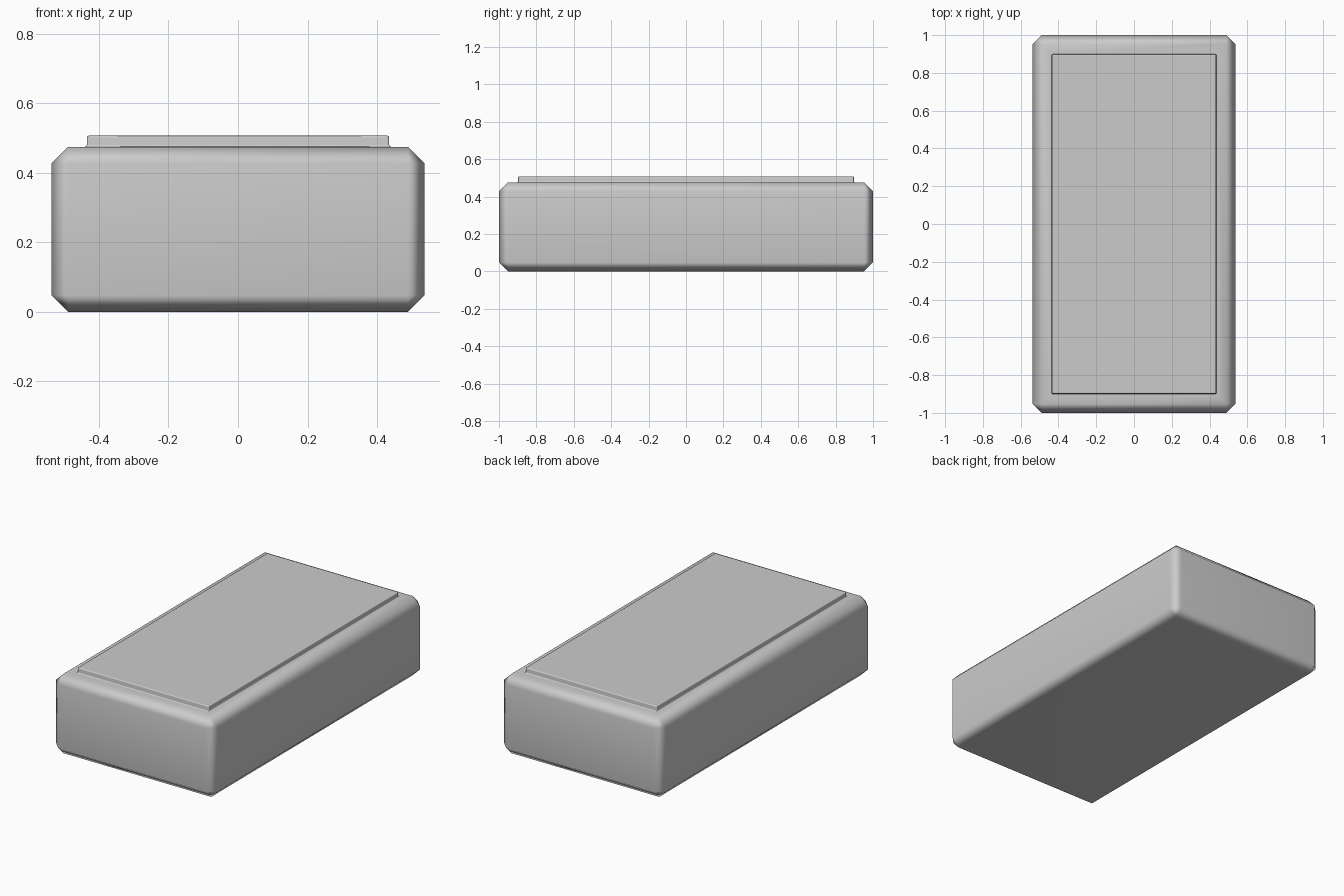
import bpy, bmesh
from math import radians
from mathutils import Matrix

if "Cube" in bpy.data.objects:
    bpy.data.objects.remove(bpy.data.objects["Cube"])

WIDTH, LENGTH, HEIGHT = 1.074, 2.0, 0.475
CHAMFER, INSET, RAISE, SOFTEN = 0.048, 0.054, 0.032, 0.006

bm = bmesh.new()

# Chamfered block standing on the ground
size = Matrix.Diagonal((WIDTH, LENGTH, HEIGHT, 1))
bmesh.ops.create_cube(bm, size=1, matrix=Matrix.Translation((0, 0, HEIGHT / 2)) @ size)
bmesh.ops.bevel(bm, geom=bm.edges[:], offset=CHAMFER, segments=1,
                profile=0.5, affect='EDGES')

# Raised panel, inset and extruded from the top face
bm.normal_update()
top = max(bm.faces, key=lambda f: f.calc_center_median().z)
bmesh.ops.inset_region(bm, faces=[top], thickness=INSET, use_even_offset=True)
base_edges = set(top.edges)
res = bmesh.ops.extrude_face_region(bm, geom=[top])
raised = [g for g in res["geom"] if isinstance(g, bmesh.types.BMVert)]
bmesh.ops.translate(bm, verts=raised, vec=(0, 0, RAISE))
if top.is_valid and top not in res["geom"]:
    bmesh.ops.delete(bm, geom=[top], context='FACES_ONLY')

# Soften the panel's rim and the crease at its foot
xi, yi = WIDTH / 2 - CHAMFER - INSET, LENGTH / 2 - CHAMFER - INSET
panel_edges = [e for e in bm.edges if all(
    abs(v.co.x) < xi + 0.002 and abs(v.co.y) < yi + 0.002 and v.co.z > HEIGHT - 0.001
    for v in e.verts)]
bmesh.ops.bevel(bm, geom=panel_edges, offset=SOFTEN, segments=2,
                profile=0.5, affect='EDGES')
bmesh.ops.recalc_face_normals(bm, faces=bm.faces[:])

mesh = bpy.data.meshes.new("block")
bm.to_mesh(mesh)
bm.free()
block = bpy.data.objects.new("block", mesh)
bpy.context.collection.objects.link(block)

# Smooth chamfers while the large faces stay flat
bpy.context.view_layer.objects.active = block
block.select_set(True)
bpy.ops.object.shade_smooth_by_angle(angle=radians(60))
weighted = block.modifiers.new("flat_faces", 'WEIGHTED_NORMAL')
weighted.keep_sharp = True
